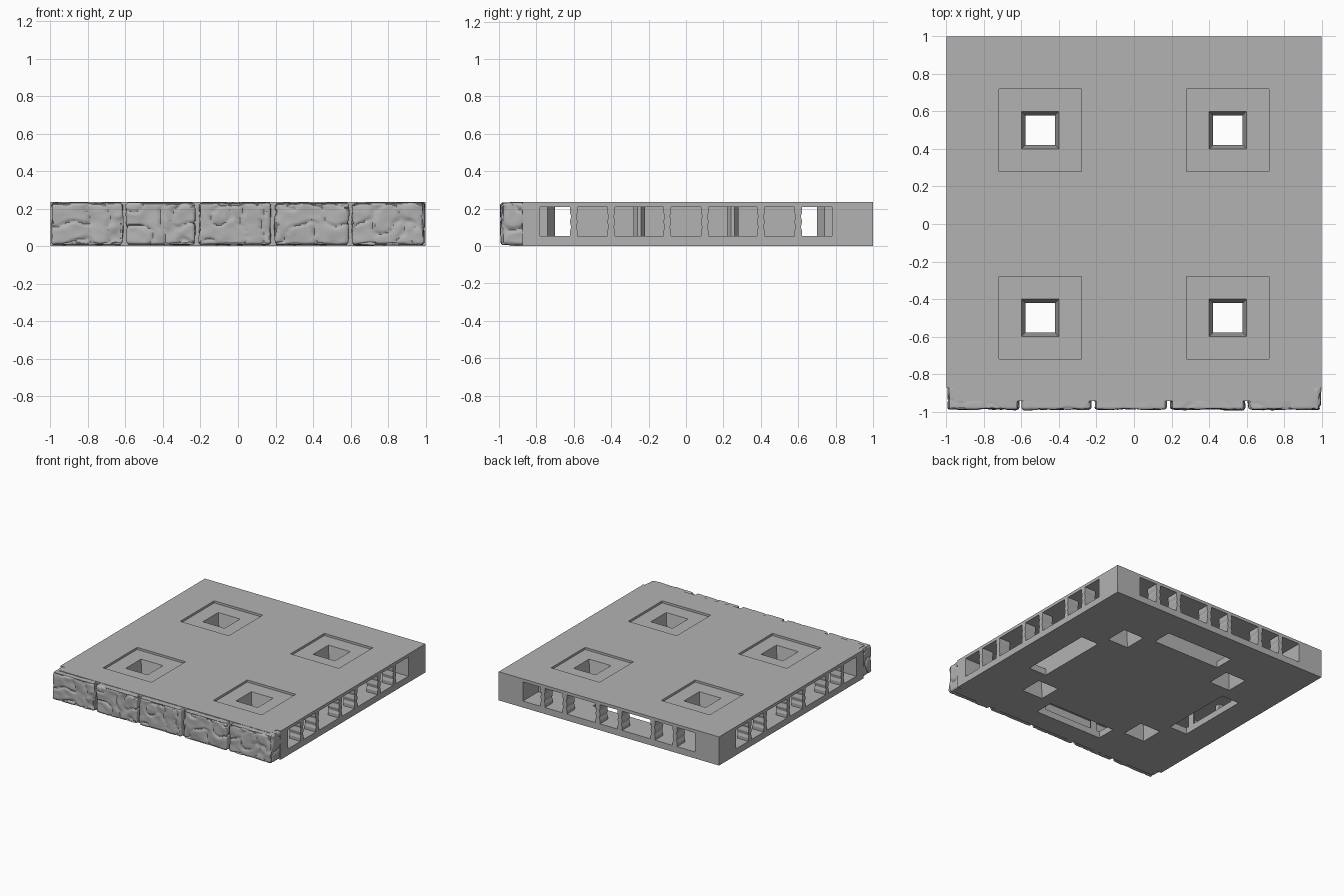
import bpy, bmesh, math
from mathutils import Matrix, Vector, noise

cube = bpy.data.objects.get("Cube")
if cube:
    bpy.data.objects.remove(cube, do_unlink=True)

H = 0.235                # tile height
LOW, HIGH = 0.053, 0.21  # floor and ceiling of the side sockets

stone = bpy.data.materials.new("stone grey")
stone.use_nodes = True
stone.diffuse_color = (0.45, 0.45, 0.45, 1)
stone.node_tree.nodes["Principled BSDF"].inputs["Base Color"].default_value = stone.diffuse_color


def finish(name, bm):
    bmesh.ops.recalc_face_normals(bm, faces=bm.faces)
    mesh = bpy.data.meshes.new(name)
    bm.to_mesh(mesh)
    bm.free()
    mesh.materials.append(stone)
    obj = bpy.data.objects.new(name, mesh)
    bpy.context.collection.objects.link(obj)
    return obj


def prism(name, pts, lo, hi, matrix=Matrix(), taper=1.0):
    """Outline extruded from lo to hi; taper scales the far end."""
    bm = bmesh.new()
    face = bm.faces.new([bm.verts.new((x, y, lo)) for x, y in pts])
    out = bmesh.ops.extrude_face_region(bm, geom=[face])
    for v in out["geom"]:
        if isinstance(v, bmesh.types.BMVert):
            v.co = (v.co.x * taper, v.co.y * taper, hi)
    bm.transform(matrix)
    return finish(name, bm)


def rect(x0, x1, y0, y1):
    return [(x0, y0), (x1, y0), (x1, y1), (x0, y1)]


def square(r):
    return rect(-r, r, -r, r)


def cut(target, cutter):
    cutter.hide_render = True
    mod = target.modifiers.new("cut", "BOOLEAN")
    mod.operation = "DIFFERENCE"
    mod.solver = "EXACT"
    mod.object = cutter
    bpy.context.view_layer.objects.active = target
    bpy.ops.object.modifier_apply(modifier=mod.name)
    bpy.data.objects.remove(cutter, do_unlink=True)


# Tile body, narrower where the stones wrap the front corners
body = prism("tile_body", [(-1, 1), (-1, -0.875), (-0.96, -0.875), (-0.96, -0.945),
                           (0.96, -0.945), (0.96, -0.875), (1, -0.875), (1, 1)], 0, H)

# Clip sockets: three along each edge, closed at the front
turns = [Matrix.Rotation(k * math.pi / 2, 4, "Z") for k in range(4)]
for k, turn in enumerate(turns):
    outer = 0.9 if k == 2 else 1.1
    for c in (-0.5, 0, 0.5):
        half = [(0.28, outer), (0.28, 0.8), (0.24, 0.8), (0.2, 0.74), (0.2, 0.61)]
        outline = [(c + u, d) for u, d in half] + [(c - u, d) for u, d in reversed(half)]
        cut(body, prism("socket_cutter", outline, LOW, HIGH, turn))
    # Slot through the underside joining the sockets
    cut(body, prism("slot_cutter", rect(-0.305, 0.305, 0.61, 0.77), -0.1, HIGH, turn))

# Square recesses with flared through holes
for x in (-0.5, 0.5):
    for y in (-0.5, 0.5):
        place = Matrix.Translation((x, y, 0))
        cut(body, prism("recess_cutter", square(0.22), 0.217, 0.3, place))
        cut(body, prism("hole_cutter", square(0.078), 0.1, 0.217 + 0.02, place, 0.103 / 0.078))
        cut(body, prism("hole_cutter", square(0.095), -0.01, 0.12, place, 0.078 / 0.095))

# Thin notched posts dividing the socket mouths
side = [(0.02, LOW - 0.005), (0.021, 0.08), (0.014, 0.1), (0.021, 0.13),
        (0.014, 0.16), (0.021, 0.18), (0.02, HIGH + 0.003)]
for k in (0, 1, 3):
    for c in (-0.6, -0.4, -0.1, 0.1, 0.4, 0.6):
        outline = [(c + u, z) for u, z in side] + [(c - u, z) for u, z in reversed(side)]
        prism("socket_post", outline, -1, -0.9, turns[k] @ Matrix.Rotation(math.pi / 2, 4, "X"))


def rough_stone(name, x0, x1, y1, seed):
    """Rounded block with a hewn, uneven face."""
    low = Vector((x0, -0.995, 0.004))
    high = Vector((x1, y1, H - 0.001))
    mid, half = (low + high) / 2, (high - low) / 2
    r = 0.02
    bm = bmesh.new()
    bmesh.ops.create_cube(bm, size=2)
    bmesh.ops.subdivide_edges(bm, edges=bm.edges[:], cuts=27, use_grid_fill=True)
    for v in bm.verts:
        p = Vector([mid[i] + half[i] * v.co[i] for i in range(3)])
        core = Vector([min(max(p[i], low[i] + r), high[i] - r) for i in range(3)])
        out = (p - core).normalized()
        q = core + out * r
        s = q + Vector((seed * 3.7, seed, 0))
        crack = max(0, 0.12 - abs(noise.noise(s * 9))) * 0.09
        lump = (noise.noise(s * 7) + 0.5 * noise.noise(s * 19) + 0.7) * 0.008
        depth = max(0, lump) + crack
        # The back stays flat, the top and bottom only slightly worn
        if out.y < 0.5:
            q -= out * depth * (0.35 if abs(out.z) > 0.8 else 1)
        v.co = q
    obj = finish(name, bm)
    bpy.ops.object.select_all(action="DESELECT")
    obj.select_set(True)
    bpy.context.view_layer.objects.active = obj
    bpy.ops.object.shade_smooth_by_angle(angle=math.radians(40))


# Row of five stones on the front, the end ones wrapping the corners
joints = [-1, -0.605, -0.22, 0.185, 0.6, 1]
for i in range(5):
    end = i in (0, 4)
    rough_stone("front_stone", joints[i] + (0 if i == 0 else 0.004),
                joints[i + 1] - (0 if i == 4 else 0.004), -0.86 if end else -0.92, i + 1)
